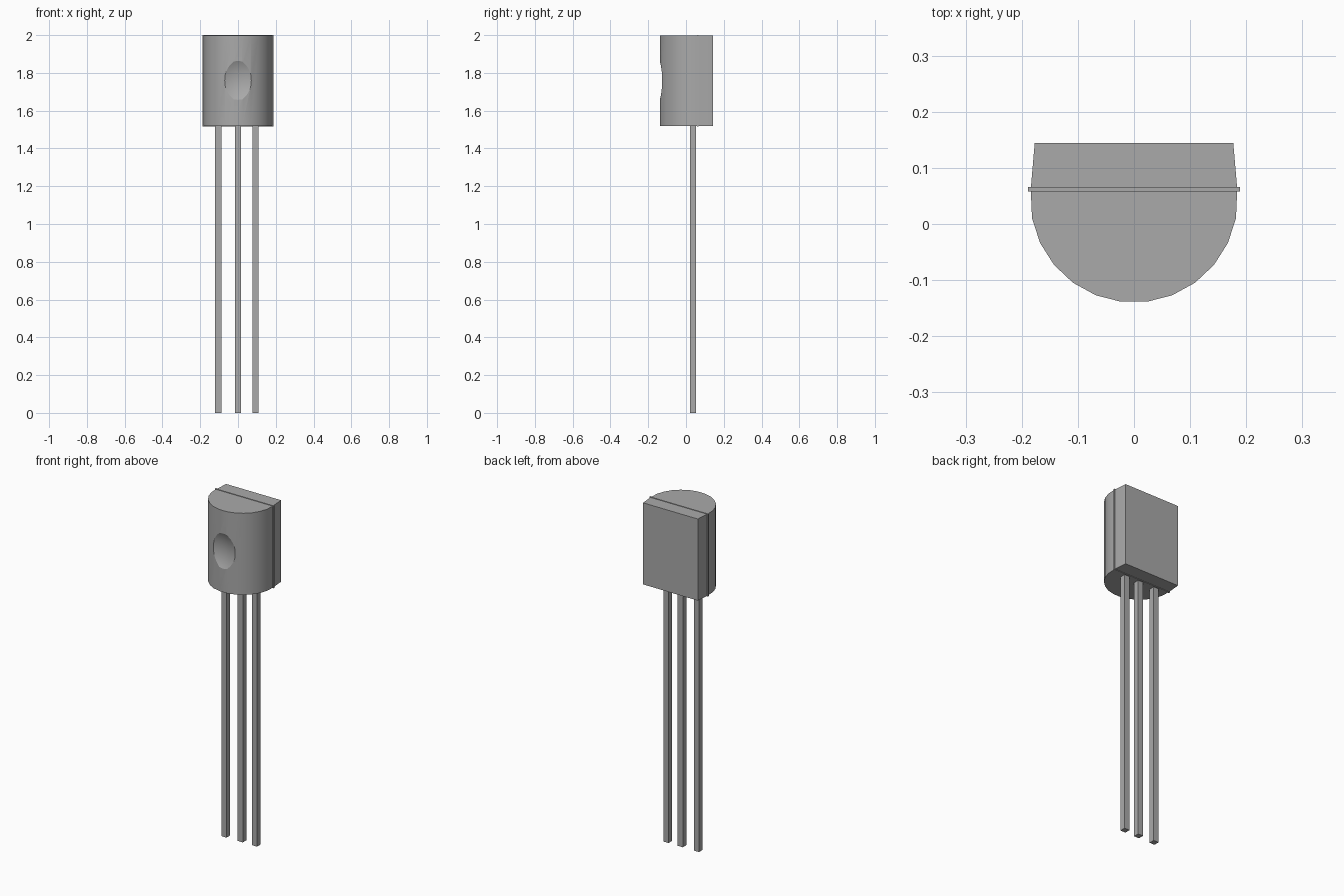
import bpy, bmesh, math

cube = bpy.data.objects.get("Cube")
if cube:
    bpy.data.objects.remove(cube, do_unlink=True)

grey = bpy.data.materials.new("plain grey")
grey.use_nodes = True
colour = (0.4, 0.4, 0.4, 1)
grey.diffuse_color = colour
grey.node_tree.nodes["Principled BSDF"].inputs["Base Color"].default_value = colour


def finish(name, bm):
    bmesh.ops.recalc_face_normals(bm, faces=bm.faces)
    mesh = bpy.data.meshes.new(name)
    bm.to_mesh(mesh)
    bm.free()
    mesh.materials.append(grey)
    obj = bpy.data.objects.new(name, mesh)
    bpy.context.collection.objects.link(obj)
    return obj


def prism(name, outline, z0, z1):
    bm = bmesh.new()
    face = bm.faces.new([bm.verts.new((x, y, z0)) for x, y in outline])
    up = bmesh.ops.extrude_face_region(bm, geom=[face])["geom"]
    verts = [v for v in up if isinstance(v, bmesh.types.BMVert)]
    bmesh.ops.translate(bm, verts=verts, vec=(0, 0, z1 - z0))
    return finish(name, bm)


def box(name, x, y, w, d, z0, z1):
    corners = [(-1, -1), (1, -1), (1, 1), (-1, 1)]
    return prism(name, [(x + i * w / 2, y + j * d / 2) for i, j in corners], z0, z1)


# Case: rounded front and slightly tapered flat back
radius, centre_y, step = 0.185, 0.045, 14.4
outline = [(-0.177, 0.144), (-0.184, 0.062)]
for k in range(12):
    a = math.radians(270 + (k - 5.5) * step)
    outline.append((radius * math.cos(a), centre_y + radius * math.sin(a)))
outline += [(0.184, 0.062), (0.177, 0.144)]
case = prism("case", outline, 1.52, 1.997)

# Spherical dimple in the rounded front
bm = bmesh.new()
bmesh.ops.create_uvsphere(bm, u_segments=96, v_segments=64, radius=0.235)
bmesh.ops.translate(bm, verts=bm.verts, vec=(0, -0.35, 1.76))
cutter = finish("dimple_cutter", bm)
cutter.hide_render = True
cut = case.modifiers.new("dimple", "BOOLEAN")
cut.operation = "DIFFERENCE"
cut.solver = "EXACT"
cut.object = cutter
bpy.ops.object.select_all(action="DESELECT")
bpy.context.view_layer.objects.active = case
case.select_set(True)
bpy.ops.object.modifier_apply(modifier=cut.name)
bpy.data.objects.remove(cutter, do_unlink=True)
bpy.ops.object.shade_smooth_by_angle(angle=math.radians(20))

# Thin seam running round the case
box("mould_seam", 0, 0.062, 0.377, 0.008, 1.517, 2.0)

# Three square leads
for name, x in (("right_lead", -0.105), ("middle_lead", 0), ("left_lead", 0.092)):
    box(name, x, 0.037, 0.033, 0.033, 0, 1.53)
